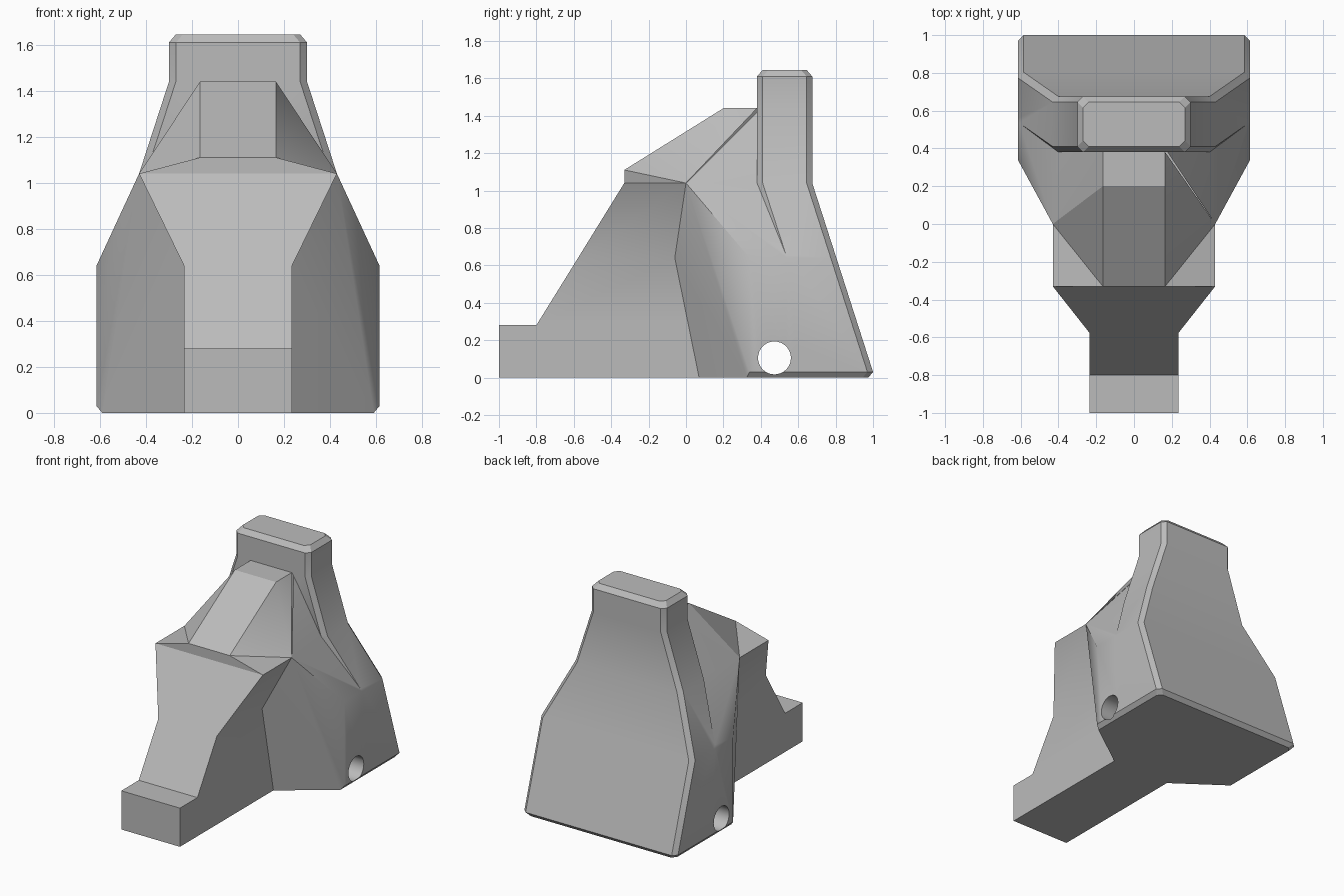
import bpy
import bmesh
import math

default = bpy.data.objects.get("Cube")
if default:
    bpy.data.objects.remove(default, do_unlink=True)

# Single plain grey
grey = bpy.data.materials.new("plain_grey")
grey.use_nodes = True
colour = (0.5, 0.5, 0.5, 1)
grey.diffuse_color = colour
grey.node_tree.nodes["Principled BSDF"].inputs["Base Color"].default_value = colour


def finish(bm, name):
    bmesh.ops.recalc_face_normals(bm, faces=bm.faces[:])
    mesh = bpy.data.meshes.new(name)
    bm.to_mesh(mesh)
    bm.free()
    mesh.materials.append(grey)
    obj = bpy.data.objects.new(name, mesh)
    bpy.context.collection.objects.link(obj)
    return obj


def mirrored_hull(name, points):
    """Convex solid from its left-hand corners, mirrored across x."""
    bm = bmesh.new()
    for x, y, z in points:
        for side in (1, -1):
            bm.verts.new((side * x, y, z))
    result = bmesh.ops.convex_hull(bm, input=bm.verts[:])
    spare = {v for v in result["geom_interior"] if isinstance(v, bmesh.types.BMVert)}
    bmesh.ops.delete(bm, geom=list(spare), context="VERTS")
    bmesh.ops.dissolve_limit(bm, angle_limit=math.radians(0.5),
                             verts=bm.verts[:], edges=bm.edges[:])
    return finish(bm, name)


def loft(name, levels, chamfer=0):
    """Stack of rectangles (z, half width, front, back), optionally cut-cornered."""
    bm = bmesh.new()
    rings = []
    for z, w, f, b in levels:
        c = chamfer
        half = [(w - c, f), (w, f + c), (w, b - c), (w - c, b)] if c else [(w, f), (w, b)]
        outline = half + [(-x, y) for x, y in reversed(half)]
        rings.append([bm.verts.new((x, y, z)) for x, y in outline])
    for low, high in zip(rings, rings[1:]):
        n = len(low)
        for i in range(n):
            j = (i + 1) % n
            bm.faces.new((low[i], low[j], high[j], high[i]))
    bm.faces.new(rings[0])
    bm.faces.new(rings[-1])
    return finish(bm, name)


def combine(target, other, operation):
    mod = target.modifiers.new("combine", "BOOLEAN")
    mod.operation = operation
    mod.solver = "EXACT"
    mod.object = other
    bpy.context.view_layer.objects.active = target
    bpy.ops.object.modifier_apply(modifier=mod.name)
    bpy.data.objects.remove(other, do_unlink=True)


# Shared corners
shoulder = (0.43, 0, 1.04)
cap_front = (0.165, -0.33, 1.11)
ridge = (0.165, 0.2, 1.44)

# Flared side body
body = mirrored_hull("body", [
    (0.235, 0.07, 0), (0.235, -0.06, 0.64), shoulder, ridge,
    (0.615, 0.34, 0.64), (0.615, 0.34, 0.03), (0.59, 0.325, 0),
    (0.165, 0.45, 1.44), (0.615, 0.56, 0.64), (0.615, 0.6, 0.03), (0.59, 0.6, 0)])

# Sloping cap and its low front ledge
cap = mirrored_hull("cap", [cap_front, shoulder, ridge,
                            (0.165, -0.33, 1.0), (0.165, 0.4, 1.44)])
ledge = mirrored_hull("ledge", [cap_front, shoulder, (0.43, -0.33, 1.04)])

# Stepped nose widening towards the top
nose = loft("nose", [(0, 0.235, -1, 0.3), (0.28, 0.235, -1, 0.3),
                     (0.28, 0.235, -0.8, 0.3), (0.64, 0.235, -0.577, 0.2),
                     (1.04, 0.43, -0.33, 0)])

# Tall chamfered back tower
tower = loft("tower", [(0, 0.59, 0.5, 0.975), (0.03, 0.615, 0.5, 1),
                       (0.64, 0.615, 0.51, 0.804), (1.04, 0.43, 0.38, 0.675),
                       (1.44, 0.30, 0.38, 0.675), (1.61, 0.30, 0.38, 0.675),
                       (1.645, 0.27, 0.41, 0.645)], chamfer=0.03)

for part in (tower, nose, cap, ledge):
    combine(body, part, "UNION")

# Cross hole through the base
bpy.ops.mesh.primitive_cylinder_add(vertices=32, radius=0.088, depth=2,
                                    location=(0, 0.473, 0.105),
                                    rotation=(0, math.pi / 2, 0))
cutter = bpy.context.object
cutter.hide_render = True
combine(body, cutter, "DIFFERENCE")

# Soft shading over shallow bends, crisp elsewhere
bpy.ops.object.select_all(action="DESELECT")
body.select_set(True)
bpy.context.view_layer.objects.active = body
bpy.ops.object.shade_smooth_by_angle(angle=math.radians(30))
